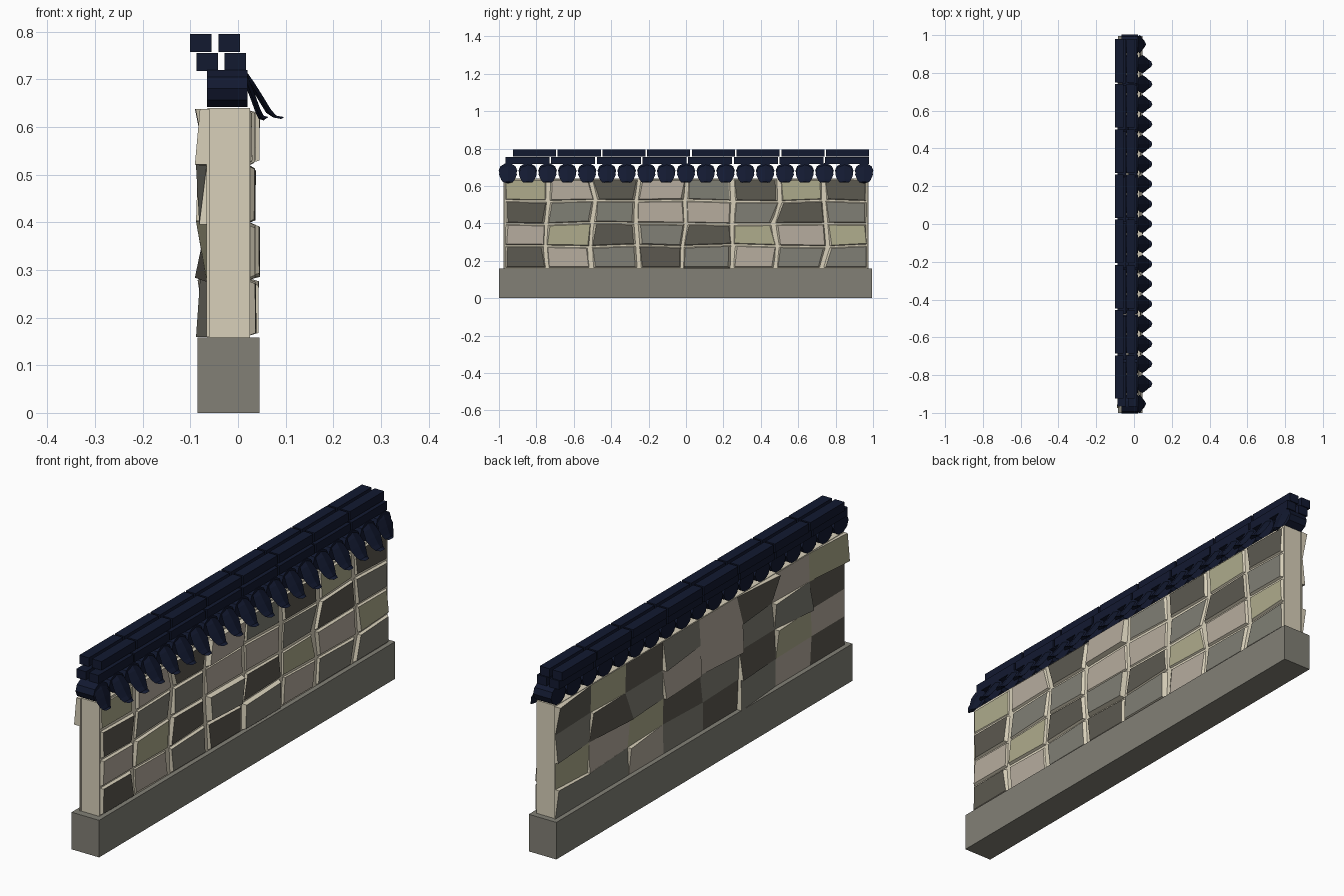
import bpy, bmesh, math, random
from mathutils import Matrix, Vector

if "Cube" in bpy.data.objects:
    bpy.data.objects.remove(bpy.data.objects["Cube"])

rng = random.Random(7)


def material(name, r, g, b):
    m = bpy.data.materials.new(name)
    lin = [((c / 255 + 0.055) / 1.055) ** 2.4 if c > 10 else c / 255 / 12.92 for c in (r, g, b)]
    m.diffuse_color = (*lin, 1)
    m.use_nodes = True
    m.node_tree.nodes["Principled BSDF"].inputs["Base Color"].default_value = m.diffuse_color
    return m


CREAM = material("mortar", 216, 208, 186)
BASE = material("plinth_grey", 130, 128, 118)
NAVY = material("roof_navy", 18, 25, 48)
STONES = {
    "o": material("stone_olive", 174, 171, 140),
    "t": material("stone_taupe", 182, 172, 158),
    "d": material("stone_dark", 92, 89, 80),
    "g": material("stone_grey", 128, 127, 117),
}


def finish(bm, name, mats):
    bmesh.ops.recalc_face_normals(bm, faces=bm.faces[:])
    me = bpy.data.meshes.new(name)
    bm.to_mesh(me)
    bm.free()
    for m in mats:
        me.materials.append(m)
    ob = bpy.data.objects.new(name, me)
    bpy.context.collection.objects.link(ob)
    return ob


def add_box(bm, x0, x1, y0, y1, z0, z1):
    mat = Matrix.Translation(((x0 + x1) / 2, (y0 + y1) / 2, (z0 + z1) / 2)) @ \
        Matrix.Diagonal((x1 - x0, y1 - y0, z1 - z0, 1))
    bmesh.ops.create_cube(bm, size=1, matrix=mat)


def box(name, mat, *dims):
    bm = bmesh.new()
    add_box(bm, *dims)
    return finish(bm, name, [mat])


def add_frustum(bm, inner, outer, slot):
    # cream sides with a coloured outer face
    a = [bm.verts.new(p) for p in inner]
    b = [bm.verts.new(p) for p in outer]
    bm.faces.new(a)
    bm.faces.new(b).material_index = slot
    for i in range(4):
        j = (i + 1) % 4
        bm.faces.new((a[i], a[j], b[j], b[i]))


# Plinth and mortar core
box("plinth", BASE, -0.085, 0.045, -1, 0.995, 0, 0.158)
box("wall_core", CREAM, -0.064, 0.025, -0.97, 0.97, 0.15, 0.64)

# Stone courses, bottom to top
COURSES = ["dtgdgtgg", "todgdoto", "dggttgdg", "otdtgdod"]
ZS = [0.159, 0.28, 0.40, 0.52, 0.638]
YS = [-0.975, -0.735, -0.495, -0.255, -0.005, 0.245, 0.485, 0.74, 0.975]
# shared, jittered corner nodes for both faces of the wall
node = {(r, c): (YS[c] + (0 if c in (0, 8) else rng.uniform(-0.018, 0.018)),
                 ZS[r] + (0 if r in (0, 4) else rng.uniform(-0.006, 0.006)))
        for r in range(5) for c in range(9)}
KEYS = list(STONES)
for r, row in enumerate(COURSES):
    bm = bmesh.new()
    for c, k in enumerate(row):
        slot = KEYS.index(k) + 1
        cell = [node[r, c], node[r, c + 1], node[r + 1, c + 1], node[r + 1, c]]
        signs = [(1, 1), (-1, 1), (-1, -1), (1, -1)]
        # rear stones fill the whole cell with a tilted face
        lean = [0.003 if rng.random() < 0.7 else rng.uniform(0.012, 0.028) for _ in range(4)]
        add_frustum(bm, [(-0.06, y, z) for y, z in cell],
                    [(-0.063 - d, y, z) for (y, z), d in zip(cell, lean)], slot)
        # front stones are raised panels inset from the mortar joints
        lift = 0.045 if rng.random() < 0.15 else rng.uniform(0.03, 0.037)
        jy = [rng.uniform(-0.007, 0.007) for _ in range(4)]
        inner = [(0.02, y + s * 0.007, z + t * 0.002) for (y, z), (s, t) in zip(cell, signs)]
        outer = [(lift + rng.uniform(-0.002, 0.002), y + s * 0.017 + j, z + t * 0.009)
                 for (y, z), (s, t), j in zip(cell, signs, jy)]
        add_frustum(bm, inner, outer, slot)
    finish(bm, f"stone_course_{r + 1}", [CREAM] + [STONES[k] for k in KEYS])

# Roof: row of low-poly barrel tiles across the wall top
N = 19
tile_y = [-0.952 + i * 1.904 / (N - 1) for i in range(N)]
bm = bmesh.new()
for y in tile_y:
    m = (Matrix.Translation((-0.0225, y, 0.681)) @ Matrix.Diagonal((1, 0.05, 0.041, 1))
         @ Matrix.Rotation(math.pi / 2, 4, 'Y'))
    bmesh.ops.create_cone(bm, cap_ends=True, segments=10, radius1=1, radius2=1,
                          depth=0.085, matrix=m)
finish(bm, "barrel_tiles", [NAVY])

# Drooping rounded eave tiles: (x, z, half width), thickened and lofted
PROFILE = [(0.014, 0.722, 0.02), (0.033, 0.695, 0.04), (0.052, 0.665, 0.048),
           (0.069, 0.637, 0.036), (0.08, 0.624, 0.026), (0.097, 0.621, 0.014)]
bm = bmesh.new()
for i, y in enumerate(tile_y):
    sx = 0.6 if i in (0, N - 1) else 1
    rings = []
    for x, z, w in PROFILE:
        x = 0.014 + (x - 0.014) * sx
        thin = 0.003 if x > 0.075 else 0.01
        pts = [(x - 0.006, y - w, z - 0.004), (x, y, z), (x - 0.006, y + w, z - 0.004),
               (x - thin, y, z - thin * 0.7)]
        rings.append([bm.verts.new(p) for p in pts])
    for a, b in zip(rings, rings[1:]):
        for j in range(4):
            n = (j + 1) % 4
            bm.faces.new((a[j], a[n], b[n], b[j]))
    bm.faces.new(rings[0])
    bm.faces.new(rings[-1])
finish(bm, "eave_tiles", [NAVY])

# Ridge caps: two stacked layers of paired bars
for name, xs, y0, z0, z1 in (("ridge_lower", (-0.087, -0.028), -0.965, 0.718, 0.755),
                             ("ridge_upper", (-0.101, -0.041), -0.925, 0.758, 0.795)):
    bm = bmesh.new()
    step = (0.988 - y0) / 8
    for x in xs:
        for i in range(8):
            add_box(bm, x, x + 0.045, y0 + i * step, y0 + (i + 1) * step - 0.009, z0, z1)
    finish(bm, name, [NAVY])
